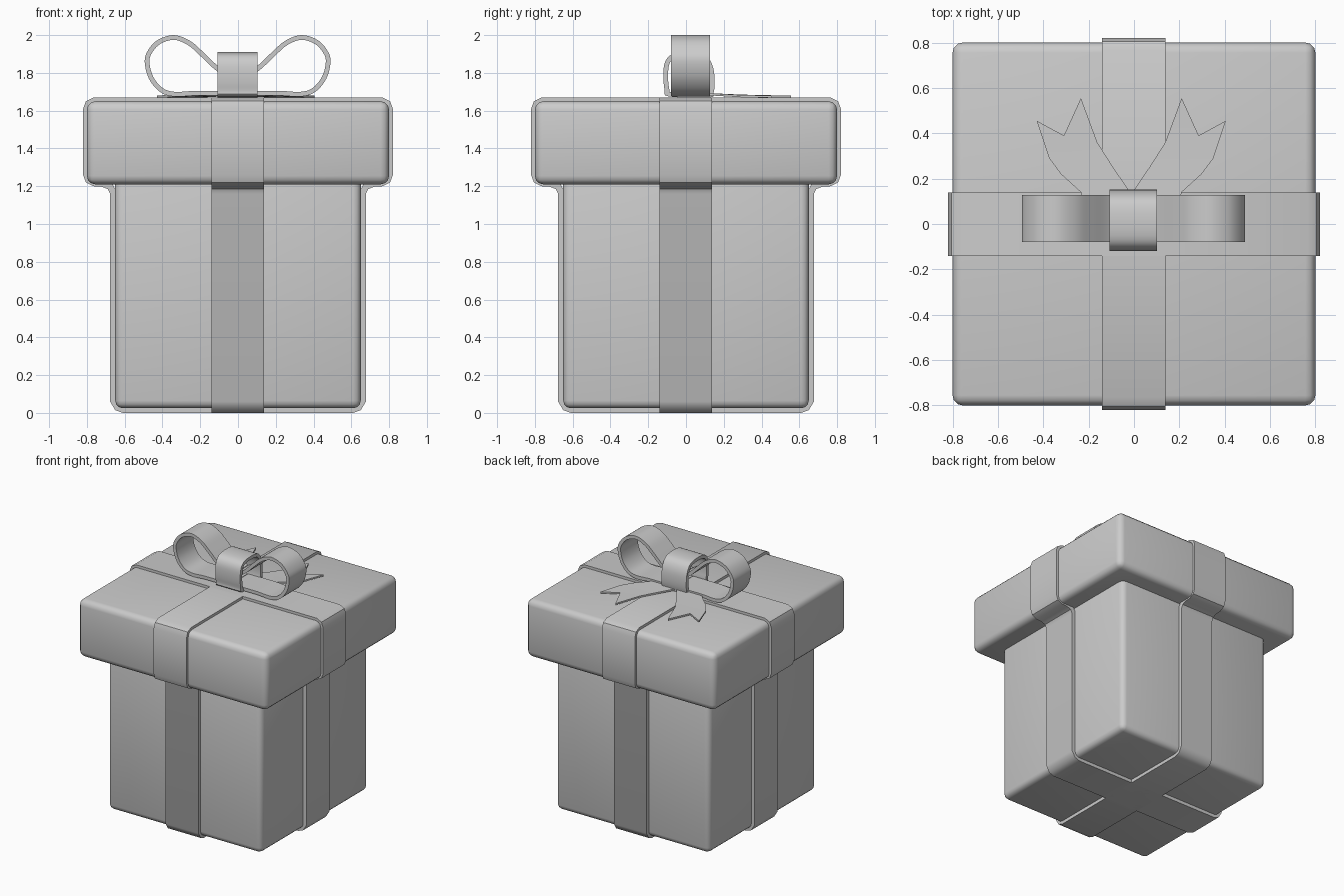
import bpy, bmesh, math
from mathutils import Vector

if "Cube" in bpy.data.objects:
    bpy.data.objects.remove(bpy.data.objects["Cube"])


def new_object(name, bm):
    bmesh.ops.recalc_face_normals(bm, faces=bm.faces)
    me = bpy.data.meshes.new(name)
    bm.to_mesh(me)
    bm.free()
    ob = bpy.data.objects.new(name, me)
    bpy.context.collection.objects.link(ob)
    return ob


def smooth(ob, deg=40):
    bpy.ops.object.select_all(action='DESELECT')
    ob.select_set(True)
    bpy.context.view_layer.objects.active = ob
    bpy.ops.object.shade_smooth_by_angle(angle=math.radians(deg))


def rounded_box(name, half, z0, z1, r):
    bm = bmesh.new()
    bmesh.ops.create_cube(bm, size=1)
    for v in bm.verts:
        v.co = (v.co.x * 2 * half, v.co.y * 2 * half, z0 if v.co.z < 0 else z1)
    bmesh.ops.bevel(bm, geom=bm.edges[:], offset=r, segments=3, profile=0.5, affect='EDGES')
    ob = new_object(name, bm)
    smooth(ob)
    return ob


def spline(pts, closed=False, n=5):
    """Smooth curve through 2D points."""
    p = [Vector(q) for q in pts]
    m = len(p)
    get = (lambda i: p[i % m]) if closed else (lambda i: p[max(0, min(m - 1, i))])
    out = []
    for i in range(m if closed else m - 1):
        a, b, c, d = (get(i + k) for k in (-1, 0, 1, 2))
        for j in range(n):
            t = j / n
            out.append(0.5 * (2 * b + (c - a) * t + (2 * a - 5 * b + 4 * c - d) * t * t
                              + (3 * b - a - 3 * c + d) * t ** 3))
    return out if closed else out + [p[-1]]


def strip(name, path, lo, hi, thick, closed=True, axis='y'):
    """Ribbon along a clockwise path of (across, up) points, thickened inward."""
    def co(p, w):
        return (p[0], w, p[1]) if axis == 'y' else (w, p[0], p[1])
    # offset path inward using averaged normals
    P = [Vector(p) for p in path]
    n = len(P)
    inner = []
    for i, p in enumerate(P):
        a = P[i - 1] if closed or i else p
        b = P[(i + 1) % n] if closed or i < n - 1 else p
        d1, d2 = (p - a), (b - p)
        d1 = d1.normalized() if d1.length else d2.normalized()
        d2 = d2.normalized() if d2.length else d1
        t = (d1 + d2).normalized()
        inner.append(p + Vector((t.y, -t.x)) * thick / max(0.5, t.dot(d1)))
    bm = bmesh.new()
    rings = [[bm.verts.new(co(q, w)) for q, w in ((p, lo), (p, hi), (s, hi), (s, lo))]
             for p, s in zip(P, inner)]
    for i in range(n if closed else n - 1):
        r, s = rings[i], rings[(i + 1) % n]
        for k in range(4):
            bm.faces.new((r[k], r[(k + 1) % 4], s[(k + 1) % 4], s[k]))
    if not closed:
        bm.faces.new(rings[0])
        bm.faces.new(rings[-1])
    ob = new_object(name, bm)
    smooth(ob)
    return ob


# box and lid
rounded_box("box_body", 0.65, 0.025, 1.3, 0.04)
rounded_box("lid", 0.80, 1.21, 1.65, 0.045)

# crossing ribbons that wrap box and lid
half = [(0.61, 0), (0.65, 0.015), (0.677, 0.06), (0.677, 1.16), (0.69, 1.185), (0.72, 1.197),
        (0.765, 1.2), (0.805, 1.22), (0.82, 1.26), (0.82, 1.61), (0.805, 1.65), (0.765, 1.67)]
outline = [(-x, z) for x, z in half] + half[::-1]
for name, axis in (("ribbon_side_to_side", 'y'), ("ribbon_front_to_back", 'x')):
    strip(name, outline, -0.14, 0.138, 0.035, axis=axis)

# bow loops
loop = [(0, 1.77), (0.1, 1.835), (0.18, 1.91), (0.25, 1.97), (0.335, 2.0), (0.42, 1.975),
        (0.472, 1.92), (0.49, 1.86), (0.468, 1.77), (0.41, 1.7), (0.335, 1.675),
        (0.22, 1.68), (0.1, 1.68), (0, 1.68)]
curve = spline(loop)
strip("bow_loop_right", curve, -0.08, 0.128, 0.025, closed=False)
strip("bow_loop_left", [(-p.x - 0.004, p.y) for p in curve[::-1]], -0.08, 0.128, 0.025, closed=False)

# knot band around the middle of the bow
knot = [(-0.09, 1.675), (-0.113, 1.71), (-0.12, 1.79), (-0.11, 1.86), (-0.07, 1.9),
        (0.02, 1.91), (0.1, 1.895), (0.14, 1.84), (0.152, 1.76), (0.145, 1.69), (0.12, 1.67)]
strip("bow_knot", spline(knot, True, 4), -0.108, 0.102, 0.025, axis='x')

# swallow-tailed ribbon ends lying on the lid
inner_edge = [(0.0, 0.05), (0.005, 0.14), (0.08, 0.25), (0.15, 0.36), (0.222, 0.555)]
outer_edge = [(0.2, 0.05), (0.222, 0.14), (0.31, 0.22), (0.362, 0.29), (0.417, 0.455)]
heights = [1.695, 1.692, 1.687, 1.683, 1.68]
for side, s in (("right", 1), ("left", -1)):
    bm = bmesh.new()
    rows = []
    for a, b, z in zip(inner_edge, outer_edge, heights):
        m = ((a[0] + b[0]) / 2, (a[1] + b[1]) / 2)
        if z == heights[-1]:
            m = (0.297, 0.39)
        rows.append([bm.verts.new((s * x - 0.012, y, z)) for x, y in (a, m, b)])
    for r, q in zip(rows, rows[1:]):
        for k in range(2):
            bm.faces.new((r[k], r[k + 1], q[k + 1], q[k]))
    top = bm.faces[:]
    ext = bmesh.ops.extrude_face_region(bm, geom=top, use_keep_orig=True)
    for v in ext["geom"]:
        if isinstance(v, bmesh.types.BMVert):
            v.co.z -= 0.012
    smooth(new_object("ribbon_tail_" + side, bm), 30)
